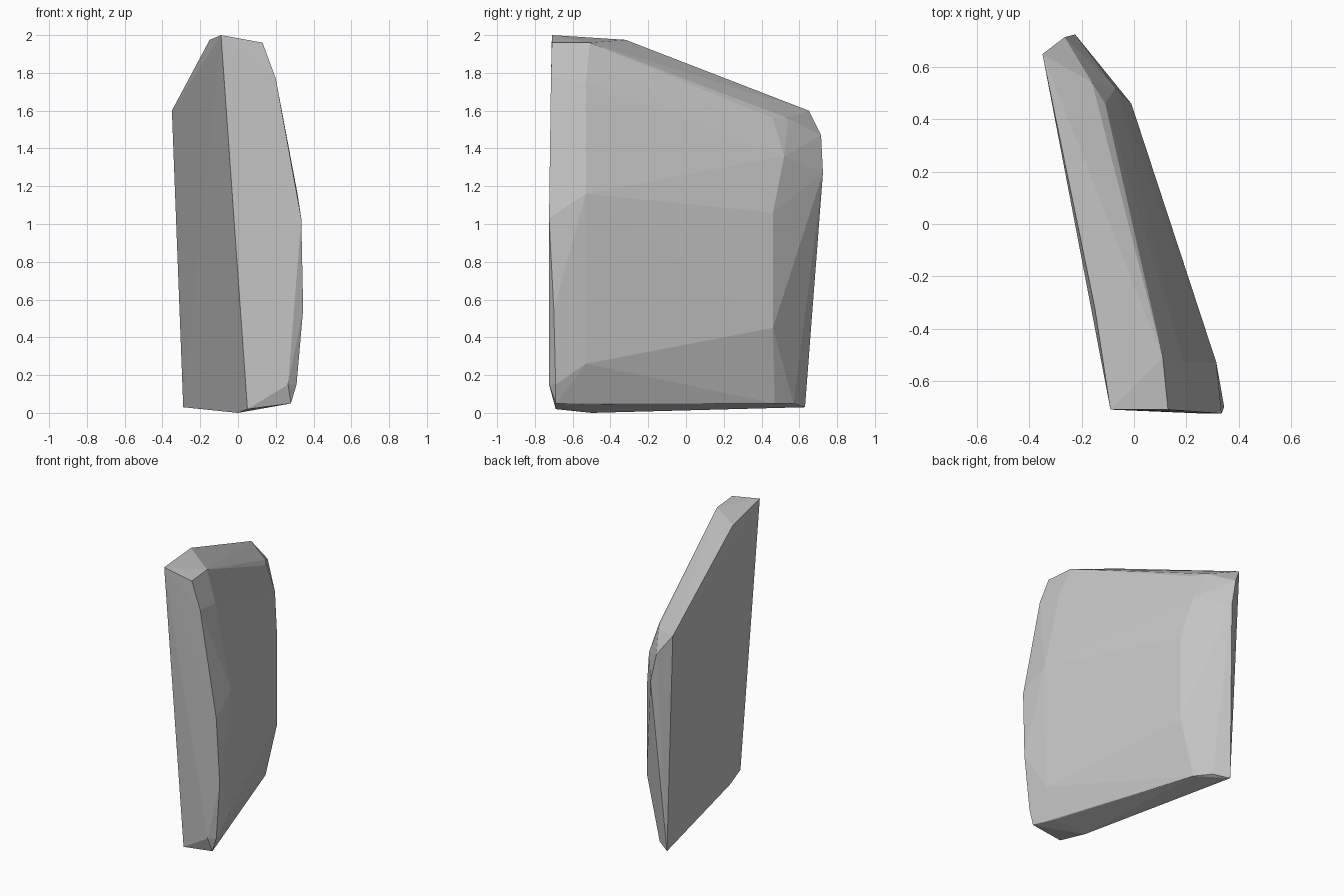
import bpy
import bmesh
from mathutils import Vector

# Remove the default cube
default_cube = bpy.data.objects.get("Cube")
if default_cube:
    bpy.data.objects.remove(default_cube, do_unlink=True)


def make_material(name, colour):
    material = bpy.data.materials.new(name)
    material.use_nodes = True
    material.diffuse_color = colour
    shader = next(n for n in material.node_tree.nodes if n.type == "BSDF_PRINCIPLED")
    shader.inputs["Base Color"].default_value = colour
    return material


def make_convex_block(name, corner_groups, material):
    """Wrap groups of chiselled corners in one faceted, closed block."""
    bm = bmesh.new()
    for group in corner_groups:
        for corner in group:
            bm.verts.new(Vector(corner))
    result = bmesh.ops.convex_hull(bm, input=bm.verts[:])
    unused = set(result["geom_interior"]) | set(result["geom_unused"])
    loose = [v for v in unused if isinstance(v, bmesh.types.BMVert) and v.is_valid]
    bmesh.ops.delete(bm, geom=loose, context="VERTS")
    bmesh.ops.recalc_face_normals(bm, faces=bm.faces[:])
    mesh = bpy.data.meshes.new(name)
    bm.to_mesh(mesh)
    bm.free()
    mesh.materials.append(material)
    block = bpy.data.objects.new(name, mesh)
    bpy.context.scene.collection.objects.link(block)
    return block


# Flat split face on the -x side, including the crest and the base
split_face = [
    (-.09, -.71, 2), (-.15, -.32, 1.975), (-.35, .65, 1.6),
    (-.29, .63, .03), (0, -.5, 0), (.05, -.69, .02),
]

# Bowed front rim, from the crest down to the base
front_rim = [
    (.13, -.71, 1.96), (.2, -.715, 1.77), (.335, -.725, 1.03),
    (.345, -.7, .55), (.265, -.725, .15), (.31, -.69, .15), (.28, -.69, .05),
]

# Shoulder just behind the front rim on the +x side
front_shoulder = [
    (.11, -.51, 1.96), (.19, -.53, 1.75), (.315, -.53, 1.16),
    (.3, -.53, .26), (.22, -.53, .045),
]

# Matching shoulder ahead of the back edge
back_shoulder = [
    (-.11, .46, 1.56), (-.16, .54, 1.56), (-.07, .52, 1.36),
    (-.01, .46, 1.06), (-.01, .46, .45), (-.11, .47, .05), (-.19, .57, .05),
]

# Chipped upper back corner
back_corner = [(-.265, .715, 1.47), (-.225, .725, 1.27)]

stone_grey = make_material("stone grey", (.55, .55, .55, 1))
make_convex_block(
    "rock_slab",
    [split_face, front_rim, front_shoulder, back_shoulder, back_corner],
    stone_grey,
)
